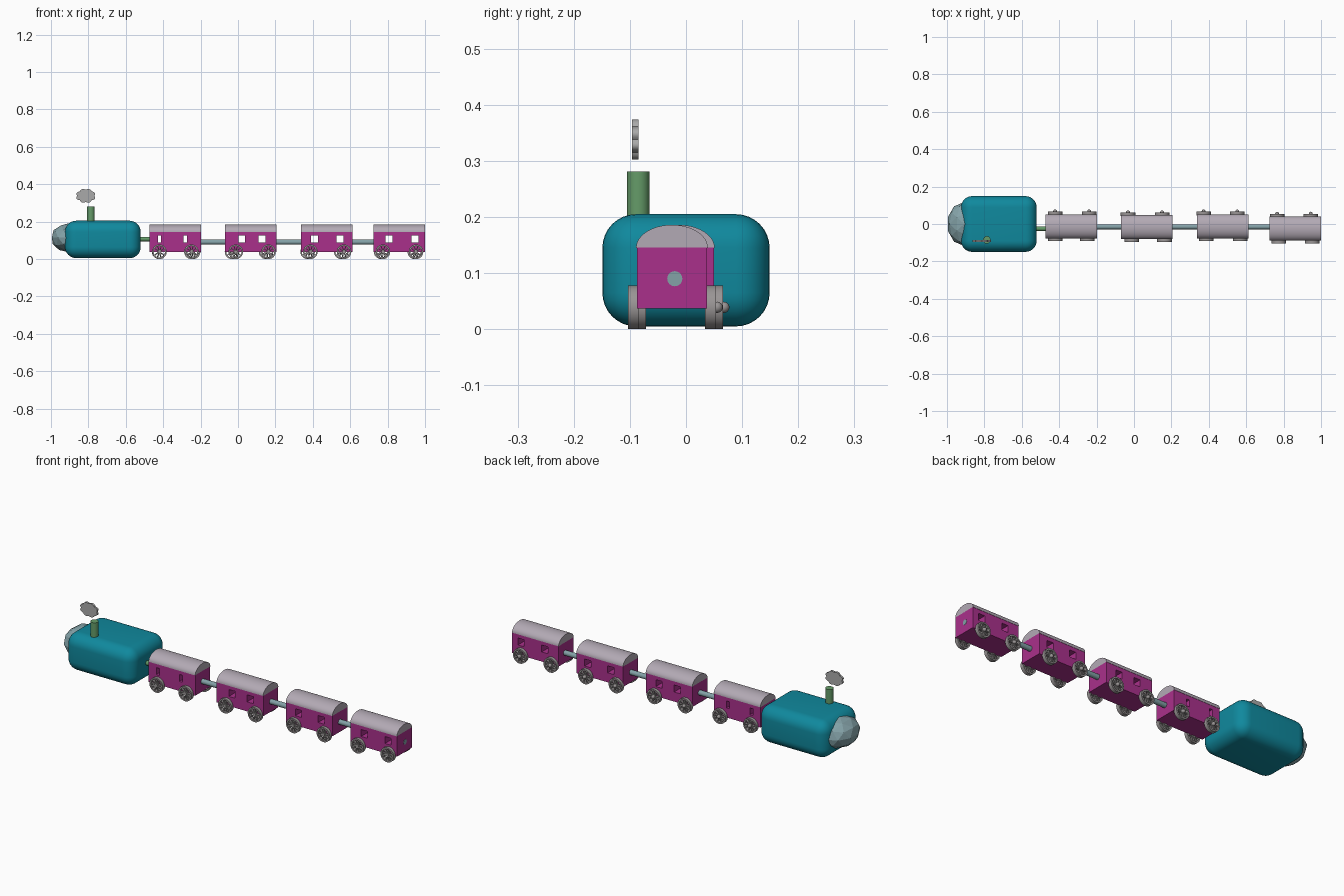
import bpy, bmesh
from math import pi, cos, sin, radians
from mathutils import Matrix, Vector

if "Cube" in bpy.data.objects:
    bpy.data.objects.remove(bpy.data.objects["Cube"])


def mat(name, rgb):
    m = bpy.data.materials.new(name)
    m.diffuse_color = (*rgb, 1)
    m.use_nodes = True
    m.node_tree.nodes["Principled BSDF"].inputs["Base Color"].default_value = m.diffuse_color
    return m


TEAL = mat("teal", (0.005, 0.25, 0.34))
PALE = mat("pale_teal", (0.23, 0.36, 0.39))
GREEN = mat("green", (0.13, 0.33, 0.14))
MAGENTA = mat("magenta", (0.40, 0.03, 0.26))
ROOF = mat("roof_grey", (0.45, 0.40, 0.46))
SMOKE = mat("smoke_grey", (0.40, 0.40, 0.40))
IRON = mat("iron", (0.32, 0.30, 0.30))


def add(name, bm, m, smooth=True):
    bmesh.ops.recalc_face_normals(bm, faces=bm.faces)
    me = bpy.data.meshes.new(name)
    bm.to_mesh(me)
    bm.free()
    me.materials.append(m)
    ob = bpy.data.objects.new(name, me)
    bpy.context.collection.objects.link(ob)
    if smooth:
        bpy.ops.object.select_all(action='DESELECT')
        ob.select_set(True)
        bpy.context.view_layer.objects.active = ob
        bpy.ops.object.shade_smooth_by_angle(angle=radians(35))
    return ob


def box(bm, lo, hi):
    lo, hi = Vector(lo), Vector(hi)
    size = hi - lo
    bmesh.ops.create_cube(bm, size=1, matrix=Matrix.Translation((lo + hi) / 2) @ Matrix.Diagonal((*size, 1)))


def cyl(bm, a, b, r, n=24):
    a, b = Vector(a), Vector(b)
    rot = (b - a).to_track_quat('Z', 'Y').to_matrix().to_4x4()
    bmesh.ops.create_cone(bm, cap_ends=True, segments=n, radius1=r, radius2=r, depth=(b - a).length,
                          matrix=Matrix.Translation((a + b) / 2) @ rot)


def rod(name, a, b, r, m):
    bm = bmesh.new()
    cyl(bm, a, b, r)
    return add(name, bm, m)


def prism(name, pts, step, m):
    bm = bmesh.new()
    f = bm.faces.new([bm.verts.new(p) for p in pts])
    new = bmesh.ops.extrude_face_region(bm, geom=[f])["geom"]
    bmesh.ops.translate(bm, vec=step, verts=[v for v in new if isinstance(v, bmesh.types.BMVert)])
    return add(name, bm, m)


# engine: rounded body
bm = bmesh.new()
box(bm, (-0.925, -0.149, 0.005), (-0.52, 0.149, 0.205))
bmesh.ops.bevel(bm, geom=bm.edges[:], offset=0.06, segments=8, profile=0.5, affect='EDGES')
add("engine_body", bm, TEAL)

# engine: faceted nose
bm = bmesh.new()
bmesh.ops.create_icosphere(bm, subdivisions=2, radius=1, matrix=Matrix.Translation((-0.908, 0, 0.114))
                           @ Matrix.Diagonal((0.092, 0.117, 0.077, 1)))
add("engine_nose", bm, PALE, False)

# chimney and flat smoke puff
rod("chimney", (-0.787, -0.085, 0.18), (-0.787, -0.085, 0.281), 0.02, GREEN)
pts = []
for i in range(64):
    t = 2 * pi * i / 64
    k = 0.86 + 0.14 * abs(sin(4 * t))
    pts.append((-0.814 + 0.053 * k * cos(t), -0.096, 0.338 + 0.038 * k * sin(t)))
prism("smoke_puff", pts, (0, 0.011, 0), SMOKE)


# spoked wheel around the y axis; only far wheels carry a round hub cap
def wheel(name, x, y, cap):
    bm = bmesh.new()
    n, z, h = 28, 0.039, 0.01
    rings = [[bm.verts.new((r * cos(2 * pi * i / n), d, r * sin(2 * pi * i / n))) for i in range(n)]
             for r, d in ((0.039, -h), (0.039, h), (0.031, h), (0.031, -h))]
    for j in range(4):
        a, b = rings[j], rings[(j + 1) % 4]
        for i in range(n):
            k = (i + 1) % n
            bm.faces.new((a[i], a[k], b[k], b[i]))
    cyl(bm, (0, -h, 0), (0, h, 0), 0.009, 16)
    for i in range(10):
        start = len(bm.verts)
        box(bm, (0.006, -0.006, -0.0025), (0.033, 0.006, 0.0025))
        bm.verts.ensure_lookup_table()
        bmesh.ops.rotate(bm, verts=bm.verts[start:], cent=(0, 0, 0),
                         matrix=Matrix.Rotation(2 * pi * i / 10, 3, 'Y'))
    if cap:
        bmesh.ops.create_uvsphere(bm, u_segments=12, v_segments=8, radius=0.01,
                                  matrix=Matrix.Translation((0, h + 0.002, 0)))
    bmesh.ops.translate(bm, verts=bm.verts[:], vec=(x, y, z))
    add(name, bm, IRON)


# carriages: start x, centre y, windows, near wheels, far wheels, window width
cars = [(-0.474, -0.013, (-0.42, -0.283), (-0.42, -0.249), (-0.422, -0.24), 0.018),
        (-0.070, -0.017, (0.02, 0.128), (-0.012, 0.163), (-0.032, 0.150), 0.037),
        (0.336, -0.013, (0.41, 0.545), (0.387, 0.567), (0.372, 0.552), 0.037),
        (0.725, -0.025, (0.807, 0.947), (0.775, 0.952), (0.765, 0.945), 0.037)]
LEN, HALF = 0.275, 0.0625
for c, (x, y, wins, near, far, w) in enumerate(cars, 1):
    bm = bmesh.new()
    box(bm, (x, y - HALF, 0.037), (x + LEN, y + HALF, 0.146))
    body = add(f"carriage_{c}_body", bm, MAGENTA, False)
    # window openings cut right through
    bm = bmesh.new()
    for wx in wins:
        box(bm, (wx - w / 2, -0.3, 0.088), (wx + w / 2, 0.3, 0.125))
    cutter = add(f"carriage_{c}_window_cutter", bm, MAGENTA, False)
    mod = body.modifiers.new("windows", 'BOOLEAN')
    mod.object, mod.solver = cutter, 'EXACT'
    bpy.context.view_layer.objects.active = body
    bpy.ops.object.modifier_apply(modifier=mod.name)
    bpy.data.objects.remove(cutter)
    # arched roof
    arc = [(x, y + 0.064 * cos(pi * i / 24), 0.145 + 0.041 * sin(pi * i / 24)) for i in range(25)]
    prism(f"carriage_{c}_roof", arc, (LEN, 0, 0), ROOF)
    for i in range(2):
        wheel(f"carriage_{c}_near_wheel_{i + 1}", near[i], y - HALF - 0.006, False)
        wheel(f"carriage_{c}_far_wheel_{i + 1}", far[i], y + HALF + 0.006, True)

# couplings between vehicles, and the stub at the tail
rod("engine_coupling", (-0.54, -0.025, 0.107), (-0.46, -0.025, 0.107), 0.012, GREEN)
for c in range(3):
    rod(f"carriage_coupling_{c + 1}", (cars[c][0] + LEN - 0.01, -0.015, 0.091),
        (cars[c + 1][0] + 0.01, -0.015, 0.091), 0.0135, PALE)
rod("tail_stub", (0.98, -0.02, 0.09), (1.001, -0.02, 0.09), 0.0135, PALE)
